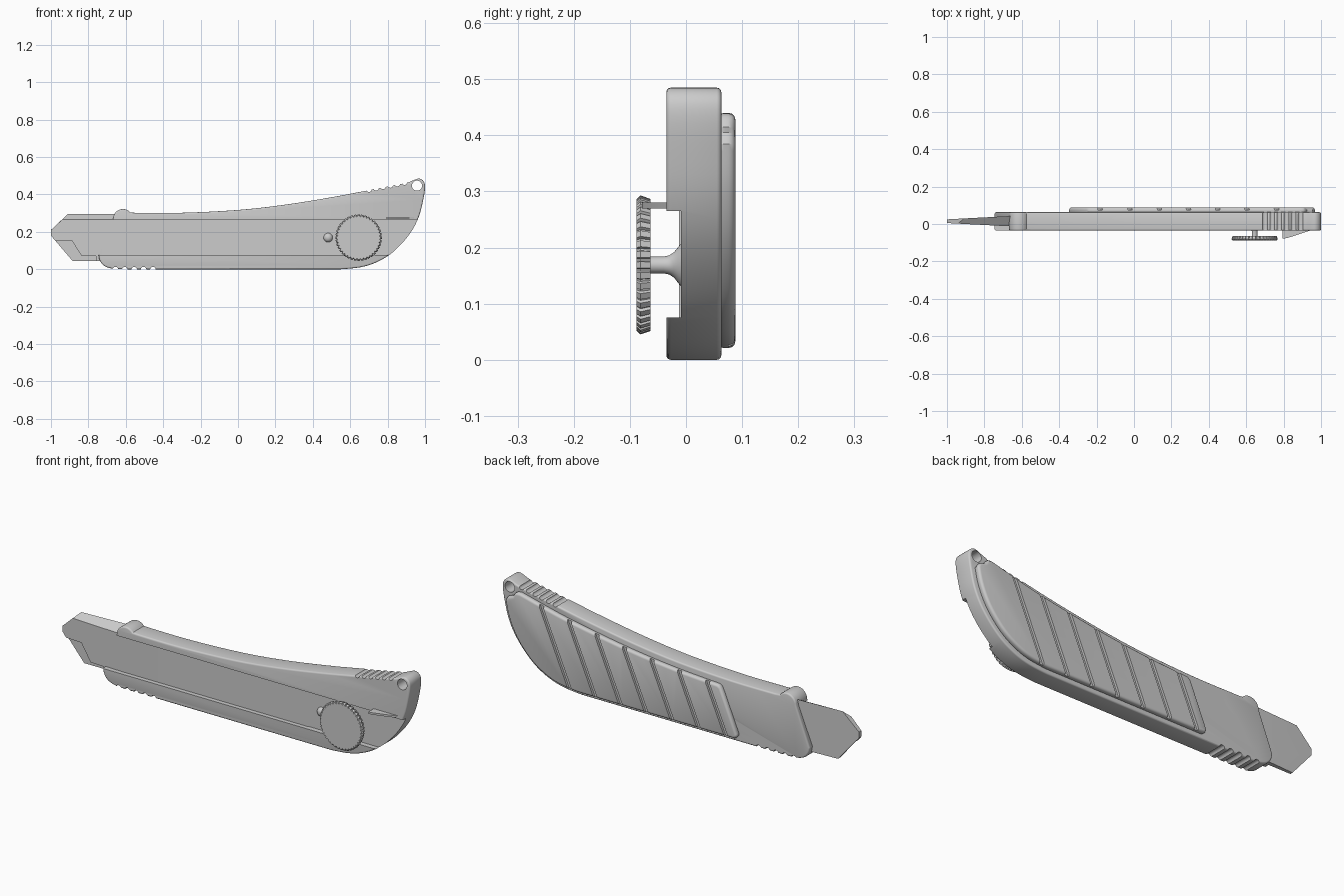
import bpy, bmesh
from math import sin, cos, pi, radians
from mathutils import Vector

if "Cube" in bpy.data.objects:
    bpy.data.objects.remove(bpy.data.objects["Cube"])


def make(name, bm):
    bmesh.ops.recalc_face_normals(bm, faces=bm.faces)
    me = bpy.data.meshes.new(name)
    bm.to_mesh(me)
    bm.free()
    ob = bpy.data.objects.new(name, me)
    bpy.context.collection.objects.link(ob)
    return ob


def loft(name, front, back, y0, y1):
    """Solid between two x/z outlines with the same number of points."""
    bm = bmesh.new()
    a = [bm.verts.new((x, y0, z)) for x, z in front]
    b = [bm.verts.new((x, y1, z)) for x, z in back]
    bm.faces.new(a)
    bm.faces.new(b[::-1])
    for i in range(len(a)):
        j = (i + 1) % len(a)
        bm.faces.new((a[i], b[i], b[j], a[j]))
    return make(name, bm)


def prism(name, pts, y0, y1):
    return loft(name, pts, pts, y0, y1)


def circle(x, z, r, n=24):
    return [(x + r * cos(2 * pi * i / n), z + r * sin(2 * pi * i / n)) for i in range(n)]


def spline(pts, n=4):
    """Smooth curve through the points."""
    p = [Vector(q) for q in [pts[0]] + pts + [pts[-1]]]
    out = []
    for i in range(1, len(p) - 2):
        a, b, c, d = p[i - 1:i + 3]
        for k in range(n):
            t = k / n
            out.append(tuple(0.5 * (2 * b + (c - a) * t + (2 * a - 5 * b + 4 * c - d) * t * t
                                    + (3 * b - a - 3 * c + d) * t ** 3)))
    return out + [pts[-1]]


def lathe(name, x, z, rings, n=32):
    """Turned part along y from (y, radius) pairs."""
    bm = bmesh.new()
    loops = [[bm.verts.new((px, y, pz)) for px, pz in circle(x, z, r, n)] for y, r in rings]
    for a, b in zip(loops, loops[1:]):
        for i in range(n):
            j = (i + 1) % n
            bm.faces.new((a[i], a[j], b[j], b[i]))
    bm.faces.new(loops[0])
    bm.faces.new(loops[-1])
    return make(name, bm)


def finish(ob, bevel=0, cutters=(), angle=35, segments=3):
    if bevel:
        m = ob.modifiers.new("bevel", 'BEVEL')
        m.width, m.segments = bevel, segments
        m.limit_method, m.angle_limit = 'ANGLE', radians(50)
    for c in cutters:
        c.hide_render = True
        m = ob.modifiers.new("cut", 'BOOLEAN')
        m.operation, m.solver, m.object = 'DIFFERENCE', 'EXACT', c
    bpy.ops.object.select_all(action='DESELECT')
    ob.select_set(True)
    bpy.context.view_layer.objects.active = ob
    bpy.ops.object.convert(target='MESH')
    bpy.ops.object.shade_smooth_by_angle(angle=radians(angle))
    for c in cutters:
        bpy.data.objects.remove(c)


# handle body: outline, then front channel, hanging hole and finger notches
bottom = spline([(-0.745, 0.075), (-0.738, 0.045), (-0.715, 0.018), (-0.67, 0.003), (-0.6, 0)], 3)
heel = spline([(0.55, 0), (0.65, 0.01), (0.73, 0.033), (0.81, 0.077), (0.88, 0.142), (0.935, 0.215),
               (0.97, 0.29), (0.99, 0.37), (1.0, 0.435), (0.993, 0.47), (0.965, 0.485), (0.92, 0.468)])
top = spline([(0.9, 0.462), (0.68, 0.419), (0.5, 0.385), (0.25, 0.345), (0, 0.317),
              (-0.3, 0.302), (-0.55, 0.302)])
bump = [(-0.615 + 0.053 * cos(a), 0.269 + 0.053 * sin(a))
        for a in [radians(40 + 140 * i / 12) for i in range(13)]]
body = prism("handle_body", bottom + heel + top + bump, -0.035, 0.063)
cuts = [prism("channel_cutter", [(-1.2, 0.075), (1.2, 0.075), (1.2, 0.265), (-1.2, 0.265)], -0.2, -0.009),
        prism("hole_cutter", circle(0.957, 0.447, 0.027, 32), -0.2, 0.2)]
cuts += [prism("lower_notch", circle(-0.655 + 0.05 * k, -0.002, 0.015, 16), -0.2, 0.2) for k in range(5)]
cuts += [prism("upper_notch", circle(0.70 + 0.038 * k, 0.427 + 0.0075 * k, 0.014, 16), -0.2, 0.2)
         for k in range(6)]
finish(body, 0.008, cuts)

# grip pad on the back with slanted grooves
pad_heel = spline([(0.56, 0.021), (0.65, 0.032), (0.72, 0.053), (0.8, 0.098), (0.865, 0.16),
                   (0.915, 0.23), (0.95, 0.31), (0.967, 0.385)])
pad_top = spline([(0.885, 0.44), (0.68, 0.39), (0.5, 0.355), (0.25, 0.315), (0, 0.287), (-0.24, 0.272)])
pad = prism("grip_pad", [(-0.35, 0.035), (-0.335, 0.021)] + pad_heel
            + [(0.955, 0.405), (0.925, 0.415), (0.912, 0.438)] + pad_top + [(-0.255, 0.26)], 0.055, 0.088)
grooves = []
for k in range(7):
    xt = -0.18 + 0.155 * k
    zt = 0.275 + 0.15 * max(0, xt) ** 1.3
    hi, lo = xt + 0.43 * 0.1, xt - 0.43 * (zt + 0.05)
    w = 0.011
    grooves.append(prism("groove_cutter", [(lo - w, -0.05), (lo + w, -0.05),
                                           (hi + w, zt + 0.1), (hi - w, zt + 0.1)], 0.076, 0.15))
finish(pad, 0.012, grooves)

# sheet-metal blade sheath, thinner toward the tip
back = [(0.405, 0.295), (-0.66, 0.295), (-0.91, 0.295), (-1, 0.21), (-1, 0.18),
        (-0.885, 0.045), (-0.66, 0.045), (0.405, 0.045)]
front = [(x - (0.03 if x == -0.91 else 0), min(z, 0.266)) for x, z in back]
sheath = loft("blade_sheath", front, back, -0.0125, 0.0425)
bm = bmesh.new()
bm.from_mesh(sheath.data)
bmesh.ops.bisect_plane(bm, geom=bm.verts[:] + bm.edges[:] + bm.faces[:],
                       plane_co=(-0.66, 0, 0), plane_no=(1, 0, 0))
for v in bm.verts:
    t = max(0, (-0.66 - v.co.x) / 0.34)
    v.co.y = 0.015 + (v.co.y - 0.015) * (1 - 0.64 * t)
bm.to_mesh(sheath.data)
bm.free()
notch = prism("sheath_cutter", [(-1.1, 0.155), (-0.89, 0.155), (-0.835, 0.07), (-0.76, 0.07),
                                (-0.76, -0.1), (-1.1, -0.1)], -0.2, 0.016)
finish(sheath, 0, [notch], 20)

# locking wheel with knurled rim
teeth = 40
rim = []
for i in range(teeth):
    for f, r in ((-0.3, 0.124), (0.3, 0.124), (0.4, 0.118), (0.6, 0.118)):
        a = 2 * pi * (i + f) / teeth
        rim.append((0.645 + r * cos(a), 0.169 + r * sin(a)))
face = [(0.645 + (x - 0.645) * 0.95, 0.169 + (z - 0.169) * 0.95) for x, z in rim]
finish(loft("lock_wheel", face, rim, -0.088, -0.081))
finish(loft("lock_wheel_rear", rim, face, -0.081, -0.063))

# wheel stem and slider rivet
finish(lathe("wheel_stem", 0.645, 0.169, [(-0.07, 0.015), (-0.04, 0.015), (-0.03, 0.017),
                                          (-0.021, 0.023), (-0.014, 0.032), (-0.005, 0.043)]))
finish(lathe("slider_rivet", 0.482, 0.169, [(-0.005 - 0.022 * cos(a), 0.025 * sin(a))
                                            for a in [radians(8 + 82 * i / 8) for i in range(9)]]))

# thin triangular fin beside the wheel
bm = bmesh.new()
tri = [(0.795, -0.025), (0.795, -0.078), (0.82, -0.075), (0.945, -0.034), (0.945, -0.025)]
f = bm.faces.new([bm.verts.new((x, y, 0.27)) for x, y in tri])
ext = bmesh.ops.extrude_face_region(bm, geom=[f])
bmesh.ops.translate(bm, vec=(0, 0, 0.01), verts=[v for v in ext['geom'] if isinstance(v, bmesh.types.BMVert)])
finish(make("blade_snap_fin", bm))
